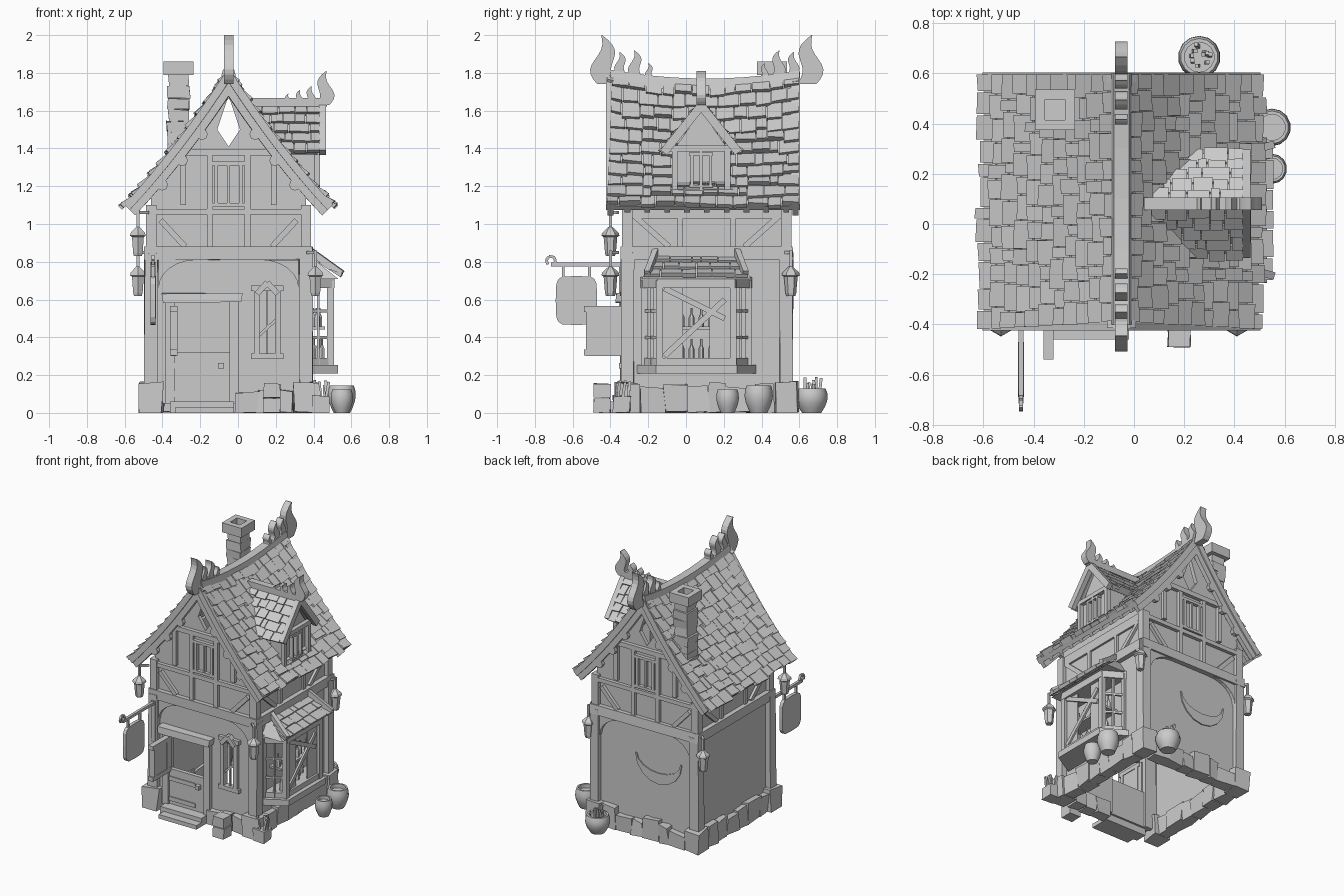
import bpy, bmesh, math, random
from mathutils import Vector

random.seed(4)
uniform = random.uniform
cube = bpy.data.objects.get("Cube")
if cube:
    bpy.data.objects.remove(cube)

grey = bpy.data.materials.new("plain_grey")
grey.use_nodes = True
grey.diffuse_color = (0.6, 0.6, 0.6, 1)
grey.node_tree.nodes["Principled BSDF"].inputs["Base Color"].default_value = grey.diffuse_color

# Main dimensions
LEFT, RIGHT, FRONT, BACK = -0.46, 0.36, -0.31, 0.53
MID_X, MID_Y = (LEFT + RIGHT) / 2, (FRONT + BACK) / 2
STONE_TOP, BEAM_Z, EAVE_Z, COLLAR_Z, RIDGE_Z = 0.16, 0.845, 1.1, 1.38, 1.755
BOARD, POST, ROD = 0.03, 0.07, 0.015
SIDES = (-1, 1)
UP = Vector((0, 0, 1))


def around(centre, width):
    return centre - width / 2, centre + width / 2


def steps(count):
    return [i / count for i in range(count + 1)]


def pairs(items):
    return list(zip(items, items[1:]))


def split(start, end, width):
    """Cut a length into pieces of uneven width."""
    count = max(1, round((end - start) / width))
    wobble = [0] + [uniform(-0.3, 0.3) for _ in range(count - 1)] + [0]
    return pairs([start + (end - start) * (i + w) / count for i, w in enumerate(wobble)])


class Part:
    """Collects simple solids into one mesh object."""
    def __init__(self, name):
        self.name, self.bm = name, bmesh.new()

    def loft(self, *loops):
        rings = [[self.bm.verts.new(point) for point in loop] for loop in loops]
        for low, high in pairs(rings):
            for (a, b), (c, d) in zip(pairs(low + low[:1]), pairs(high + high[:1])):
                self.bm.faces.new((a, b, d, c))
        self.bm.faces.new(rings[0][::-1])
        self.bm.faces.new(rings[-1])

    def box(self, x, y, z, rough=0):
        def shake(value):
            return value + uniform(-rough, rough)
        self.loft(*[[(shake(x[i]), shake(y[j]), max(0, shake(level)))
                     for i, j in ((0, 0), (1, 0), (1, 1), (0, 1))] for level in z])

    def panel(self, axis, depth, across, z):
        self.box(*((depth, across) if axis == "x" else (across, depth)), z)

    def frame(self, axis, depth, across, z, width):
        for edge in across:
            self.panel(axis, depth, around(edge, width), z)
        for edge in z:
            self.panel(axis, depth, (across[0] - width, across[1] + width), around(edge, width))

    def prism(self, axis, outline, span):
        place = {"x": lambda u, v, w: (w, u, v), "y": lambda u, v, w: (u, w, v), "z": lambda u, v, w: (u, v, w)}
        self.loft(*[[place[axis](u, v, w) for u, v in outline] for w in span])

    def beam(self, start, end, width=BOARD, depth=BOARD):
        start, end = Vector(start), Vector(end)
        along = (end - start).normalized()
        side = along.cross(UP if abs(along.z) < 0.95 else Vector((0, 1, 0))).normalized() * width / 2
        rise = along.cross(side).normalized() * depth / 2
        self.loft(*[[p - side - rise, p + side - rise, p + side + rise, p - side + rise] for p in (start, end)])

    def lathe(self, x, y, profile, sides):
        turns = [math.tau * (i + 0.5) / sides for i in range(sides)]
        self.loft(*[[(x + r * math.cos(a), y + r * math.sin(a), z) for a in turns] for r, z in profile])

    def horn(self, base, out, height):
        """Flame-like spike that swells, sways and ends in a tip."""
        side, rings = out.cross(UP) * 0.025, []
        for t in steps(10):
            mid = Vector(base) + UP * height * t + out * height * 0.1 * (t + math.sin(math.tau * t))
            half = out * height * (0.18 * (1 - t) * (1 + 2 * t) + 0.01)
            rings.append([mid - half - side, mid + half - side, mid + half + side, mid - half + side])
        self.loft(*rings)

    def tiles(self, surface, rows, span, width, thick):
        for top, low in pairs(steps(rows)):
            for a, b in split(*span((top + low) / 2), width):
                end, skew, lift = low + uniform(-0.01, 0.03), uniform(-0.01, 0.01), thick * uniform(0.8, 1.2)
                b -= 0.005
                self.loft(*[[surface(top, a, h * 0.3), surface(top, b, h * 0.3),
                             surface(end, b, h), surface(end + skew, a, h)] for h in (0, lift)])

    def done(self, smooth=False):
        bmesh.ops.recalc_face_normals(self.bm, faces=self.bm.faces)
        mesh = bpy.data.meshes.new(self.name)
        self.bm.to_mesh(mesh)
        self.bm.free()
        mesh.materials.append(grey)
        thing = bpy.data.objects.new(self.name, mesh)
        bpy.context.collection.objects.link(thing)
        if smooth:
            bpy.context.view_layer.objects.active = thing
            thing.select_set(True)
            bpy.ops.object.shade_smooth_by_angle(angle=math.radians(35))
            thing.select_set(False)


# Stone footing
DOOR, DOOR_TOP = (-0.36, -0.02), 0.6
stones = Part("stone_footing")
for x in (LEFT, RIGHT):
    for y in (FRONT, BACK):
        stones.box(around(x, 0.12), around(y, 0.12), (0, STONE_TOP), 0.01)
    for span in split(FRONT + POST, BACK - POST, 0.12):
        stones.box(around(x, 0.09), span, (0, uniform(0.12, STONE_TOP)), 0.01)
for y, start in ((FRONT, DOOR[1]), (BACK, LEFT + POST)):
    for span in split(start, RIGHT - POST, 0.11):
        stones.box(span, around(y, 0.09), (0, uniform(0.1, STONE_TOP)), 0.01)
stones.done()

# Walls with door and window openings, and gables with a diamond gap
WINDOW, SILL, HEAD = (0.1, 0.21), 0.3, 0.66
FLOOR = 0.05
walls = Part("walls")
front_wall, back_wall = (FRONT, FRONT + BOARD), (BACK - BOARD, BACK)
for x in ((LEFT, LEFT + BOARD), (RIGHT - BOARD, RIGHT)):
    walls.box(x, (FRONT, BACK), (FLOOR, EAVE_Z + 0.1))
walls.box((LEFT, RIGHT), back_wall, (FLOOR, EAVE_Z))
for x in ((LEFT, DOOR[0]), (DOOR[1], WINDOW[0]), (WINDOW[1], RIGHT)):
    walls.box(x, front_wall, (FLOOR, EAVE_Z))
for x, z in ((DOOR, (DOOR_TOP, EAVE_Z)), (WINDOW, (FLOOR, SILL)), (WINDOW, (HEAD, EAVE_Z))):
    walls.box(x, front_wall, z)
for wall in (front_wall, back_wall):
    for s in SIDES:
        lower = ((0, EAVE_Z), (RIGHT - MID_X, EAVE_Z), (RIGHT - MID_X, EAVE_Z + 0.12), (0.27, COLLAR_Z), (0, COLLAR_Z))
        upper = ((0, COLLAR_Z + BOARD), (0.06, 1.5), (0, 1.68), (0, RIDGE_Z), (0.27, COLLAR_Z), (0, COLLAR_Z))
        for outline in (lower, upper):
            walls.prism("y", [(MID_X + s * u, z) for u, z in outline], wall)
walls.done()

# Timber frame
timber = Part("timber_frame")
BEAM = around(BEAM_Z, POST)
for x in (LEFT, RIGHT):
    for y in (FRONT, BACK):
        timber.box(around(x, POST), around(y, POST), (STONE_TOP, BEAM_Z), 0.004)
        timber.box(around(x, POST - ROD), around(y, POST - ROD), (BEAM_Z, EAVE_Z))
    timber.box(around(x, POST), (FRONT, BACK), BEAM)
    timber.box(around(x, BOARD), (FRONT, BACK), (EAVE_Z - POST, EAVE_Z))
    for s in SIDES:
        timber.box(around(x, BOARD), around(MID_Y + s * POST * 2, BOARD), (BEAM_Z, EAVE_Z))
        timber.beam((x, MID_Y + s * 0.38, 1.04), (x, MID_Y + s * 0.2, 0.88), POST / 2)
for y, s in ((FRONT, -1), (BACK, 1)):
    face = y + s * 0.01
    slab = around(face, BOARD)
    timber.box((LEFT - POST / 2, RIGHT + POST / 2), around(y, POST), BEAM, 0.004)
    timber.box((LEFT, RIGHT), slab, around(EAVE_Z - POST / 2, BOARD))
    timber.box(around(MID_X, 0.5), around(face, POST / 2), around(COLLAR_Z, POST / 2))
    for k in SIDES:
        timber.box(around(MID_X + k * 0.1, BOARD), slab, (BEAM_Z, COLLAR_Z))
        timber.box(around(MID_X + k * 0.24, BOARD), slab, (EAVE_Z, COLLAR_Z))
        timber.beam((MID_X + k * 0.36, face, 1.02), (MID_X + k * 0.23, face, 0.88))
        reach, drop, corner = 0.2, 0.15, MID_X + k * 0.37
        curve = [(corner - k * reach * (1 - math.cos(a)), BEAM[0] - drop * (1 - math.sin(a)))
                 for a in (t * math.pi / 2 for t in steps(6))]
        timber.prism("y", curve + [(corner, BEAM[0])], slab)
timber.done()

# Worn plaster crescent on the back wall
patch = Part("plaster_patch")
arc = [math.pi * (1 + t) for t in steps(8)]
patch.prism("y", [(-0.15 + r * math.cos(a), 0.6 + r * squash * math.sin(a))
                  for r, squash, turn in ((0.19, 1, arc), (0.18, 0.6, arc[::-1])) for a in turn], (BACK, BACK + 0.008))
patch.done()


# Main roof: t runs from ridge to eave, h is height above the deck
def sag(y):
    return 0.18 * (y - MID_Y) ** 2


def roof(side):
    def surface(t, y, h):
        out = Vector((0.7 * (1.2 - 0.4 * t), 0.56)).normalized() * h
        z = RIDGE_Z - 0.66 * t * (1.2 - 0.2 * t) + (1 - t) * sag(y)
        return MID_X + side * (0.545 * t + out.x), y, z + out.y
    return surface


ROOF_FRONT, ROOF_BACK = -0.4, 0.6
deck, shingles, barge = Part("roof_deck"), Part("roof_shingles"), Part("bargeboards")
for side in SIDES:
    slope = roof(side)

    def strip(part, a, b, ys, top, bottom):
        part.loft(*[[slope(a, y, top), slope(b, y, top), slope(b, y, bottom), slope(a, y, bottom)] for y in ys])

    for a, b in pairs(steps(8)):
        strip(deck, a, b, [ROOF_FRONT + t * (ROOF_BACK - ROOF_FRONT) for t in steps(6)], 0, -BOARD)
        for y in (ROOF_FRONT, ROOF_BACK - 0.02):
            strip(barge, a, b, around(y, BOARD * 1.6), 0.012, -BOARD)
            strip(barge, a, b, around(y, BOARD), -BOARD, -POST)
    for y in (ROOF_FRONT, ROOF_BACK - 0.02):
        for t in (0.36, 0.55, 0.74):    # scalloped lower edge
            x, _, z = slope(t, y, -POST)
            turns = [math.tau * k for k in steps(8)[:-1]]
            barge.prism("y", [(x + BOARD * math.cos(a), z + BOARD * math.sin(a)) for a in turns], around(y, BOARD))
    shingles.tiles(slope, 11, lambda t: (ROOF_FRONT + 0.01 - BOARD * t, ROOF_BACK), 0.085, BOARD)
    for t in steps(8):                  # rafter tails
        strip(deck, 0.8, 1, around(FRONT + t * (BACK - FRONT), BOARD), -0.02, -0.05)
for part in (deck, shingles, barge):
    part.done()

# Ridge beam with flame-shaped ends
ridge = Part("ridge_beam")
ridge.loft(*[[(MID_X + s * w, y, RIDGE_Z + sag(y) + lift) for s, w, lift in
              ((-1, 0.045, -0.05), (1, 0.045, -0.05), (1, BOARD, 0.015), (-1, BOARD, 0.015))]
             for y in (ROOF_FRONT + t * (ROOF_BACK - ROOF_FRONT) for t in steps(10))])
for s in SIDES:
    for reach, height in ((0.53, 0.26), (0.45, 0.12), (0.37, 0.14), (0.3, 0.08)):
        y = MID_Y + s * reach
        ridge.horn((MID_X, y, 2 - 0.26 if height > 0.2 else RIDGE_Z + sag(y)), Vector((0, s, 0)), height)
ridge.done()

# Dormer
DORMER_Y, DORMER_X, DORMER_TOP = 0.08, 0.42, 1.63
dormer = Part("dormer")
low, eave, half = 1.17, 1.4, 0.14
dormer.prism("x", [(DORMER_Y + u, z) for u, z in ((-half, low), (half, low), (half, eave), (0, 1.6), (-half, eave))],
             (half, DORMER_X - ROD))
face = around(DORMER_X, BOARD)
dormer.frame("x", face, around(DORMER_Y, half * 2), (low, eave), BOARD)
dormer.frame("x", face, around(DORMER_Y, half * 0.7), (low + BOARD, eave - BOARD), ROD)
dormer.panel("x", face, around(DORMER_Y, ROD), (low, eave))
for side in SIDES:
    def dormer_slope(t, x, h):
        return x, DORMER_Y + side * (0.2 * t + 0.8 * h), DORMER_TOP - 0.25 * t + 0.6 * h

    def valley(t):
        return 0.05 + 0.17 * t, DORMER_X + 0.02

    def dormer_strip(start, end, top, bottom):
        dormer.loft(*[[dormer_slope(0, start[0], h), dormer_slope(0, end, h),
                       dormer_slope(1, end, h), dormer_slope(1, start[1], h)] for h in (top, bottom)])
    dormer_strip((valley(0)[0], valley(1)[0]), DORMER_X, 0, -0.02)
    dormer_strip((DORMER_X + 0.01, DORMER_X + 0.01), DORMER_X + 0.045, 0.02, -0.025)
    dormer.tiles(dormer_slope, 5, valley, 0.075, 0.025)
dormer.box((0.04, DORMER_X + 0.05), around(DORMER_Y, 0.05), around(DORMER_TOP + 0.015, 0.045))
for back, height in ((0, 0.18), (0.07, 0.1), (0.13, 0.08), (0.19, 0.06)):
    dormer.horn((DORMER_X + BOARD - back, DORMER_Y, DORMER_TOP), Vector((1, 0, 0)), height)
dormer.done()

# Chimney with a hollow cap
CHIMNEY_X, CHIMNEY_Y, CAP = -0.315, 0.455, (1.79, 1.86)
chimney = Part("chimney")
for a, b in pairs(steps(7)):
    width = uniform(0.1, 0.125)
    chimney.box(around(CHIMNEY_X, width), around(CHIMNEY_Y, width), (1.36 + 0.43 * a, 1.36 + 0.43 * b), 0.005)
for s in SIDES:
    chimney.box(around(CHIMNEY_X + s * 0.06, 0.04), around(CHIMNEY_Y, 0.16), CAP)
    chimney.box(around(CHIMNEY_X, 0.08), around(CHIMNEY_Y + s * 0.06, 0.04), CAP)
chimney.done()

# Split door with its upper leaf open, and steps
door = Part("door")
for x in DOOR:
    door.box(around(x, 0.05), around(FRONT, 0.06), (FLOOR, DOOR_TOP))
door.box((DOOR[0] - 0.04, DOOR[1] + 0.04), around(FRONT - 0.02, 0.08), around(DOOR_TOP + 0.01, 0.05), 0.005)
door.box(DOOR, around(FRONT, BOARD), (FLOOR, 0.32))
for z in (0.1, 0.25):
    door.box((DOOR[0], DOOR[1] - 0.1), around(FRONT - ROD, ROD), around(z, BOARD))
door.box(around(DOOR[1] - POST, BOARD), around(FRONT - BOARD, BOARD), around(0.25, BOARD))
leaf = around(DOOR[0] + 0.02, BOARD)
door.panel("x", leaf, (FRONT - 0.22, FRONT), (0.3, 0.56))
door.frame("x", around(DOOR[0] + 0.02, 0.04), (FRONT - 0.2, FRONT - 0.05), (0.32, 0.55), BOARD)
door.box(DOOR, (FRONT - 0.09, FRONT), (0, 0.06))
door.box((DOOR[0] + BOARD, DOOR[1]), (FRONT - 0.15, FRONT - 0.09), (0, BOARD))
door.done()

# Pointed front window and gable windows
windows = Part("windows")
windows.frame("y", around(FRONT, 0.05), WINDOW, (SILL, HEAD), BOARD)
centre = sum(WINDOW) / 2
for x in WINDOW:
    windows.beam((x, FRONT - ROD, HEAD - BOARD), (centre, FRONT - ROD, HEAD + BOARD), 0.05)
windows.beam((WINDOW[0], FRONT, 0.4), (WINDOW[1], FRONT, 0.5), ROD, ROD)
windows.box(around(centre, 0.01), around(FRONT, ROD), (SILL, HEAD))
for y in (FRONT, BACK):
    windows.frame("y", around(y, 0.05), around(MID_X, 0.13), (EAVE_Z, EAVE_Z + 0.22), 0.02)
    windows.box(around(MID_X, ROD), around(y, 0.04), (EAVE_Z, EAVE_Z + 0.22))
windows.done()

# Bay window with shelves of bottles
BAY_Y, BAY_X, BAY_LOW, BAY_TOP = 0.055, 0.49, 0.25, 0.7
bay = Part("bay_window")


def plan(grow):
    wide, narrow = 0.275 + grow, 0.195 + grow / 2
    return [(RIGHT, BAY_Y - wide), (BAY_X + grow, BAY_Y - narrow), (BAY_X + grow, BAY_Y + narrow), (RIGHT, BAY_Y + wide)]


for grow, z, deep in ((0.04, 0.23, 0.045), (0.01, 0.27, 0.04), (0.02, 0.69, 0.06)):
    bay.prism("z", plan(grow), around(z, deep))
for x, y in plan(0):
    bay.box(around(x, POST / 2), around(y, POST / 2), (BAY_LOW, BAY_TOP))
corners = [Vector((x, y, 0)) for x, y in plan(0)]
for a, b in (corners[:2], corners[2:]):
    bay.beam((a + b) / 2 + UP * BAY_LOW, (a + b) / 2 + UP * BAY_TOP, ROD, ROD)
    for z in (0.4, 0.54):
        bay.beam(a + UP * z, b + UP * z, ROD, ROD)
for s in SIDES:
    bay.panel("x", around(BAY_X - 0.01, 0.01), around(BAY_Y + s * 0.13, 0.12), (BAY_LOW, BAY_TOP))
    bay.beam((BAY_X, BAY_Y - 0.17, 0.48 - s * 0.18), (BAY_X, BAY_Y + 0.15, 0.55 + s * 0.05), ROD)
bay.panel("x", (RIGHT, BAY_X - BOARD), around(BAY_Y, 0.4), around(0.45, ROD))
for shelf in (0.29, 0.455):
    for t in steps(7):
        bay.lathe(uniform(0.39, 0.45), BAY_Y + 0.36 * (t - 0.5),
                  [(ROD, shelf), (ROD, shelf + 0.05), (0.006, shelf + 0.07), (0.006, shelf + 0.1)], 6)


def bay_roof(t, y, h):
    return RIGHT + 0.01 + 0.17 * t + 0.5 * h, y, 0.83 - 0.11 * t + 0.85 * h


def bay_span(t):
    return around(BAY_Y, 0.43 + 0.15 * t)


bay.loft(*[[(RIGHT, a, z), (edge, a, z), (edge, b, z), (RIGHT, b, z)]
           for edge, z, (a, b) in ((BAY_X + 0.04, 0.71, bay_span(1)), (RIGHT + 0.02, 0.83, bay_span(0)))])
bay.tiles(bay_roof, 3, bay_span, 0.09, 0.022)
for top, low in zip(bay_span(0), bay_span(0.6)):
    bay.beam(bay_roof(0, top, BOARD), bay_roof(1, low, 0.02), BOARD, POST / 2)
bay.done()

# Lanterns
lanterns = Part("lanterns")
for x, y, z in ((-0.53, -0.4, 0.83), (0.41, -0.4, 0.62), (-0.53, 0.555, 0.62), (0.41, 0.555, 0.62)):
    shape = ((0.5, 0), (0.6, 0.1), (0.75, 0.65), (1, 0.7), (0.9, 0.8), (0.2, 1))
    lanterns.lathe(x, y, [(0.048 * r, z + 0.155 * h) for r, h in shape], 6)
    lanterns.beam((x, y, z + 0.15), (x, y, z + 0.24), ROD, ROD)
    lanterns.beam((x, y, z + 0.23), (x * 0.9, y * 0.9, z + 0.23), ROD, ROD)
lanterns.done()

# Hanging sign on a curled bracket
SIGN_X, SIGN_Y, POLE_Z, POLE_END = -0.45, -0.58, 0.785, -0.715
sign = Part("hanging_sign")
sign.beam((SIGN_X, FRONT, POLE_Z), (SIGN_X, POLE_END, POLE_Z), 0.02, 0.02)
curl = [(SIGN_X, POLE_END + 0.025 * math.cos(a), POLE_Z + 0.02 + 0.025 * math.sin(a)) for a in range(-1, 5)]
for a, b in pairs(curl):
    sign.beam(a, b, ROD, ROD)


def rounded(value):
    return math.copysign(abs(value) ** 0.4, value)


outline = [math.tau * t for t in steps(16)[:-1]]
sign.prism("x", [(SIGN_Y + 0.11 * rounded(math.cos(a)), 0.595 + 0.13 * rounded(math.sin(a))) for a in outline],
           around(SIGN_X, 0.025))
for s in SIDES:
    sign.beam((SIGN_X, SIGN_Y + s * POST, POLE_Z), (SIGN_X, SIGN_Y + s * POST, 0.7), ROD, ROD)
sign.beam((SIGN_X, FRONT - BOARD, 0.5), (SIGN_X, FRONT - BOARD, 0.8))
sign.done()


# Pots, kindling and crates
def sticks(part, x, y, spread, top):
    for t in steps(8):
        a = math.tau * t
        foot = Vector((x + spread * math.cos(a), y + spread * math.sin(a), FLOOR))
        part.beam(foot, foot + Vector((uniform(-0.02, 0.02), uniform(-0.02, 0.02), top * uniform(0.7, 1))), ROD, ROD)


pots, kindling, crates = Part("pots"), Part("kindling"), Part("crates")
for x, y, r, h in ((0.26, 0.665, 0.085, 0.13), (0.55, 0.385, 0.075, 0.145), (0.55, 0.22, 0.06, 0.125)):
    belly = [(r * (0.6 + 0.4 * math.sin(2.4 * t)), h * t) for t in steps(5)]
    pots.lathe(x, y, belly + [(r * 0.7, h), (r * 0.7, h * 0.8)], 14)
sticks(kindling, 0.26, 0.665, 0.035, 0.14)
sticks(kindling, 0.44, -0.34, BOARD, 0.13)
for level in (0, 0.08):
    crates.box(around(0.18, 0.09), around(-0.445, 0.09), (level, level + 0.075), 0.003)
crates.box(around(0.44, 0.09), around(-0.34, 0.09), (0, 0.09), 0.005)
pots.done(True)
kindling.done()
crates.done()
